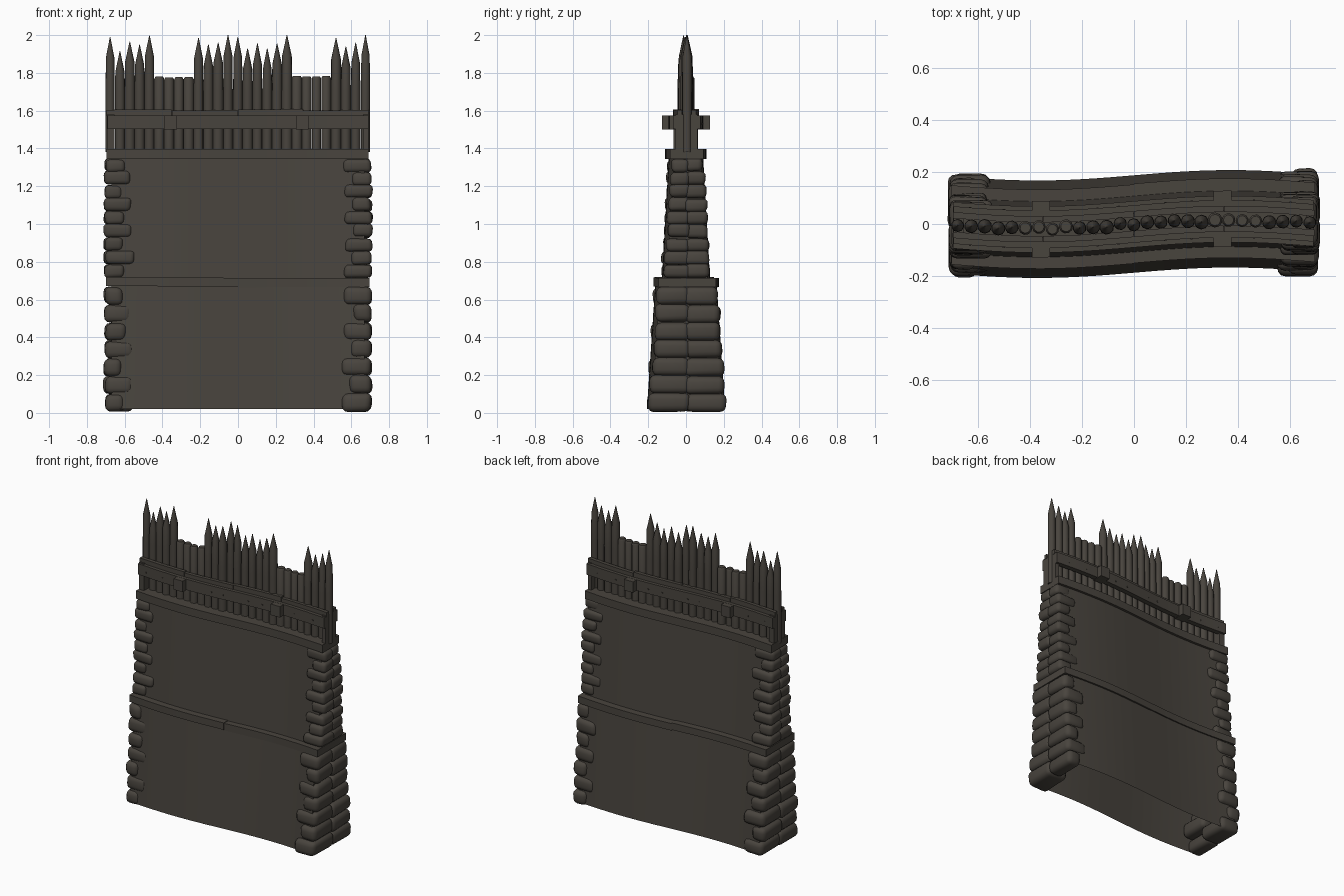
import bpy, bmesh, math, random
from mathutils import Vector

if "Cube" in bpy.data.objects:
    bpy.data.objects.remove(bpy.data.objects["Cube"])
random.seed(4)

mat = bpy.data.materials.new("dark weathered brown")
mat.diffuse_color = (0.066, 0.058, 0.048, 1)
mat.use_nodes = True
mat.node_tree.nodes["Principled BSDF"].inputs["Base Color"].default_value = mat.diffuse_color


def sway(x, amp=0.02):
    """Gentle S-bend of the wall in plan."""
    return amp * math.sin(math.pi * max(-0.7, min(0.7, x)) / 0.74)


def finish(name, bm, smooth=None):
    bmesh.ops.recalc_face_normals(bm, faces=bm.faces)
    me = bpy.data.meshes.new(name)
    bm.to_mesh(me)
    bm.free()
    me.materials.append(mat)
    ob = bpy.data.objects.new(name, me)
    bpy.context.collection.objects.link(ob)
    if smooth:
        bpy.ops.object.select_all(action='DESELECT')
        ob.select_set(True)
        bpy.context.view_layer.objects.active = ob
        bpy.ops.object.shade_smooth_by_angle(angle=math.radians(smooth))
    return ob


def loft(bm, x0, x1, profile, n=16, closed=True, tilt=0.0):
    """Sweep a (y, z) profile along the bent wall line."""
    rows = []
    for i in range(n + 1):
        x = x0 + (x1 - x0) * i / n
        rows.append([bm.verts.new((x, y + sway(x), z + tilt * (i / n - 0.5)))
                     for y, z in profile])
    m = len(profile)
    for a, b in zip(rows, rows[1:]):
        for j in range(m if closed else m - 1):
            k = (j + 1) % m
            bm.faces.new((a[j], a[k], b[k], b[j]))
    bm.faces.new(rows[0])
    bm.faces.new(rows[-1])


def rect(y0, y1, z0, z1):
    return [(y0, z0), (y1, z0), (y1, z1), (y0, z1)]


# Plastered wall body, battered in two storeys, open underneath
half = [(0.187, 0.02), (0.165, 0.35), (0.142, 0.69), (0.108, 0.70), (0.07, 1.37)]
bm = bmesh.new()
loft(bm, -0.67, 0.67, [(-y, z) for y, z in half] + half[::-1], 28, closed=False)
finish("wall_body", bm, 25)

# Horizontal timber bands
bm = bmesh.new()
loft(bm, -0.70, 0.0, rect(-0.152, 0.152, 0.67, 0.717), 10, tilt=-0.004)
loft(bm, 0.0, 0.695, rect(-0.150, 0.155, 0.666, 0.713), 10, tilt=0.003)
finish("middle_beam", bm, 25)
bm = bmesh.new()
loft(bm, -0.695, 0.69, rect(-0.09, 0.088, 1.345, 1.398), 20)
finish("upper_beam", bm, 25)


# Corner stones
def stone(bm, x0, x1, y0, y1, z0, z1):
    t = bmesh.new()
    bmesh.ops.create_cube(t, size=1)
    c = Vector(((x0 + x1) / 2, (y0 + y1) / 2, (z0 + z1) / 2))
    d = Vector((abs(x1 - x0), abs(y1 - y0), z1 - z0))
    for v in t.verts:
        j = Vector([random.uniform(-0.006, 0.006) for _ in range(3)])
        j.z *= 0.5
        v.co = Vector((v.co.x * d.x, v.co.y * d.y, v.co.z * d.z)) + c + j
    bmesh.ops.bevel(t, geom=list(t.edges), offset=min(d) * 0.33, segments=3,
                    profile=0.5, affect='EDGES', clamp_overlap=True)
    me = bpy.data.meshes.new("tmp")
    t.to_mesh(me)
    t.free()
    bm.from_mesh(me)
    bpy.data.meshes.remove(me)


def courses(bm, side, z0, z1, n, w0, w1, phase):
    h = (z1 - z0) / n
    for i in range(n):
        f = (i + 0.5) / n
        w = w0 + (w1 - w0) * f
        for s in (-1, 1):
            wide = (i + phase + (s > 0)) % 2
            depth = 0.15 if wide else 0.105
            depth += random.uniform(-0.01, 0.008)
            out = 0.708 + random.uniform(-0.008, 0.004)
            mid = sway(side * 0.65)
            dz = random.uniform(-0.004, 0.004)
            ww = w + random.uniform(-0.006, 0.006)
            stone(bm, side * (out - depth), side * out, mid - s * 0.012, mid + s * ww,
                  z0 + i * h + (dz if i else 0), z0 + (i + 1) * h + dz)


for side, label in ((-1, "left"), (1, "right")):
    bm = bmesh.new()
    courses(bm, side, 0.006, 0.668, 7, 0.206, 0.158, side > 0)
    courses(bm, side, 0.715, 1.348, 9, 0.127, 0.086, side > 0)
    finish(label + "_corner_stones", bm, 50)

# Palisade logs: sharpened tips, with two low gaps cut flat
tops = [1.99, 1.915, 1.965, 1.95, 1.998, 0, 0, 0, 0,
        1.985, 1.95, 1.96, 2.0, 1.99, 1.93, 1.955, 1.93, 1.955, 2.0, 0, 0, 0, 0,
        1.985, 1.94, 1.96, 2.0]
bm = bmesh.new()
for i, top in enumerate(tops):
    x = -0.677 + i * 1.352 / (len(tops) - 1)
    r = random.uniform(0.025, 0.029)
    if i in (0, len(tops) - 1):
        r = 0.025
    y = sway(x, 0.014) + random.uniform(-0.007, 0.007)
    if top:
        rings = [(1.38, r), (1.7, r), (top - 0.11, r * 0.93), (top, 0.0015)]
    else:
        t = random.uniform(1.772, 1.785)
        rings = [(1.38, r), (t - 0.012, r), (t, r * 0.75)]
    a0 = random.random()
    prev = None
    for z, rad in rings:
        ring = [bm.verts.new((x + rad * math.cos(a0 + k * math.tau / 10),
                              y + rad * math.sin(a0 + k * math.tau / 10), z))
                for k in range(10)]
        if prev:
            for k in range(10):
                q = (k + 1) % 10
                bm.faces.new((prev[k], prev[q], ring[q], ring[k]))
        else:
            bm.faces.new(ring)
        prev = ring
    bm.faces.new(prev)
finish("palisade_logs", bm, 40)

# End posts closing off the palisade base
bm = bmesh.new()
for x0, x1 in ((-0.693, -0.655), (0.662, 0.69)):
    loft(bm, x0, x1, rect(-0.06, 0.056, 1.39, 1.58), 1)
finish("end_posts", bm)

# Rails and thin upper boards on both faces
bm = bmesh.new()
for s in (-1, 1):
    loft(bm, -0.692, 0.69, rect(s * 0.038, s * 0.072, 1.502, 1.575), 20)
finish("palisade_rails", bm, 25)
bm = bmesh.new()
for s in (-1, 1):
    for x0, x1, z in ((-0.695, -0.352, 1.606), (-0.35, -0.002, 1.602),
                      (0.0, 0.343, 1.607), (0.345, 0.692, 1.602)):
        loft(bm, x0, x1, rect(s * 0.026, s * 0.05, 1.572, z), 5, tilt=0.003)
finish("upper_boards", bm, 25)

# Protruding bracket blocks
bm = bmesh.new()
for x in (-0.357, 0.34):
    for s in (-1, 1):
        loft(bm, x - 0.034, x + 0.034, rect(s * 0.03, s * 0.108, 1.5, 1.574), 1)
finish("bracket_blocks", bm)

# Small nail heads on the rails
bm = bmesh.new()
for s in (-1, 1):
    for x in (-0.63, -0.5, -0.14, -0.06, 0.12, 0.22, 0.46, 0.6):
        loft(bm, x - 0.004, x + 0.004, rect(s * 0.07, s * 0.075, 1.528, 1.536), 1)
finish("nail_heads", bm)
